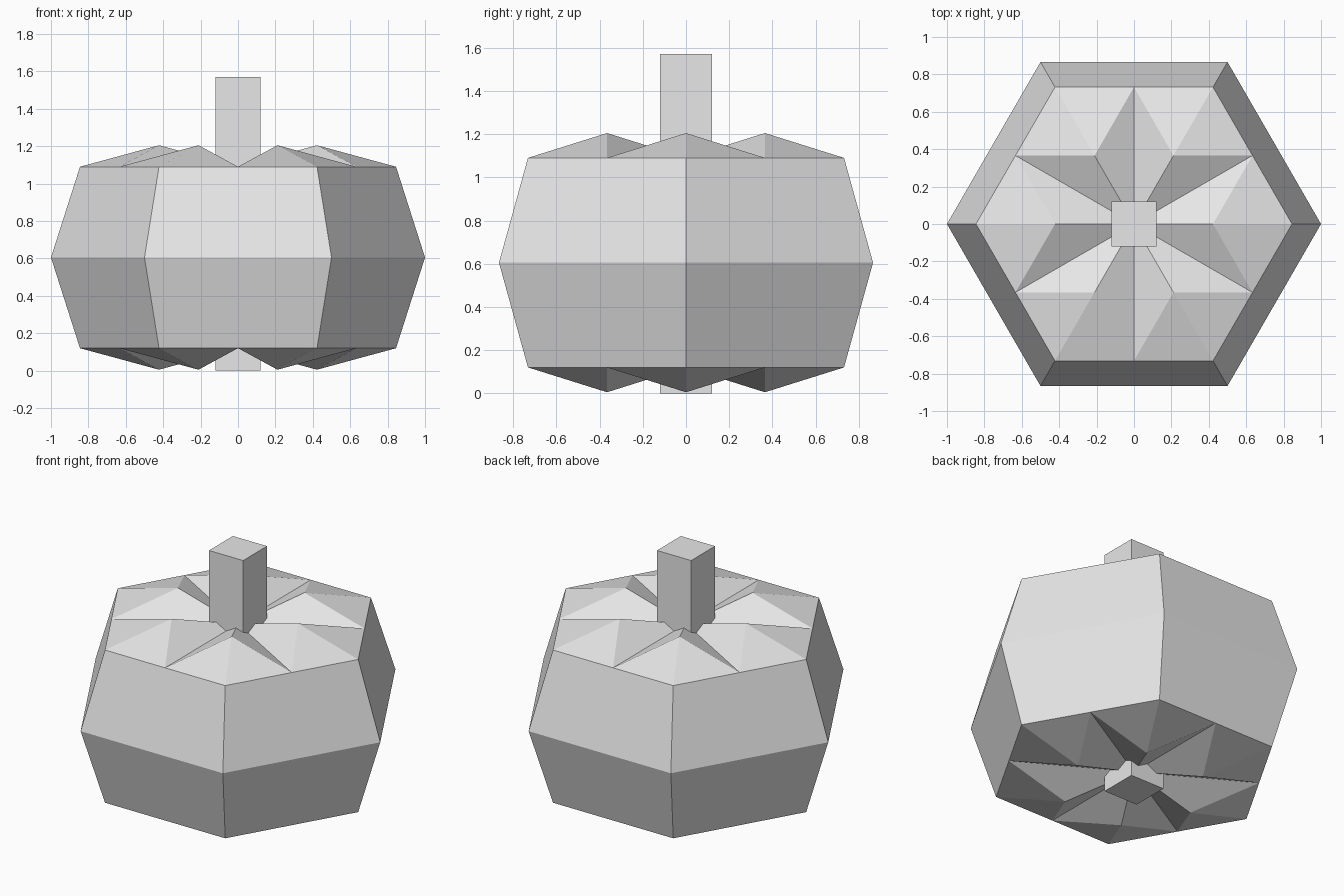
import bpy
import bmesh
from math import cos, sin, pi

cube = bpy.data.objects.get("Cube")
if cube:
    bpy.data.objects.remove(cube, do_unlink=True)

SIDES = 6
MID_Z = 0.605       # height of the widest ring
RIM_Z = 0.485       # rim distance above and below the widest ring
PEAK_Z = 0.60       # cap peak distance above and below the widest ring
RIM_R, PEAK_R = 0.845, 0.422

gray = bpy.data.materials.new("light_gray")
gray.use_nodes = True
gray.diffuse_color = (0.8, 0.8, 0.8, 1)
gray.node_tree.nodes["Principled BSDF"].inputs["Base Color"].default_value = (0.8, 0.8, 0.8, 1)


def finish(name, bm):
    bmesh.ops.recalc_face_normals(bm, faces=bm.faces)
    mesh = bpy.data.meshes.new(name)
    bm.to_mesh(mesh)
    bm.free()
    mesh.materials.append(gray)
    obj = bpy.data.objects.new(name, mesh)
    bpy.context.collection.objects.link(obj)
    return obj


def corners(bm, radius, z):
    angles = [2 * pi * i / SIDES for i in range(SIDES)]
    return [bm.verts.new((radius * cos(a), radius * sin(a), z)) for a in angles]


def edge_middles(bm, ring):
    return [bm.verts.new((ring[i].co + ring[(i + 1) % SIDES].co) / 2) for i in range(SIDES)]


# Gourd body: six sloping walls, with a folded star cap above and below
bm = bmesh.new()
belt = corners(bm, 1.0, MID_Z)
for side in (1, -1):
    rim = corners(bm, RIM_R, MID_Z + side * RIM_Z)
    mids = edge_middles(bm, rim)
    peaks = corners(bm, PEAK_R, MID_Z + side * PEAK_Z)
    centre = bm.verts.new((0, 0, MID_Z + side * RIM_Z))
    for i in range(SIDES):
        j = (i + 1) % SIDES
        bm.faces.new((belt[i], belt[j], rim[j], mids[i], rim[i]))
        # Each lobe has two outer slopes and two valley slopes
        loop = (rim[i], mids[i], centre, mids[i - 1])
        for k in range(4):
            bm.faces.new((loop[k], loop[(k + 1) % 4], peaks[i]))
finish("body", bm)

# Square stem running right through the body
bm = bmesh.new()
bmesh.ops.create_cube(bm, size=1)
bmesh.ops.scale(bm, vec=(0.24, 0.24, 1.57), verts=bm.verts)
bmesh.ops.translate(bm, vec=(0, 0, 0.785), verts=bm.verts)
finish("stem", bm)
